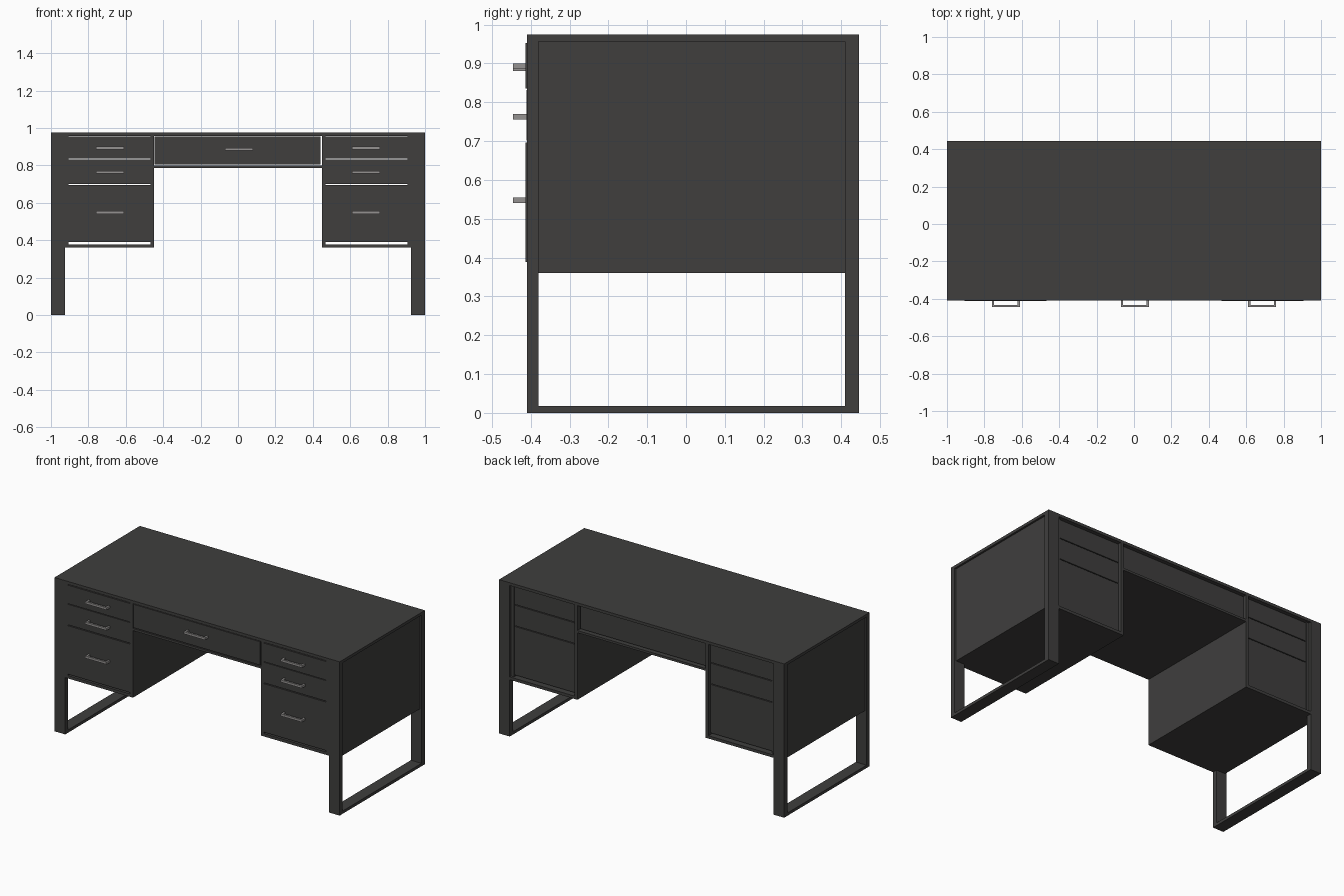
import bpy, bmesh

if "Cube" in bpy.data.objects:
    bpy.data.objects.remove(bpy.data.objects["Cube"])


def material(name, value):
    m = bpy.data.materials.new(name)
    m.diffuse_color = (value, value * 0.97, value * 0.95, 1)
    m.use_nodes = True
    m.node_tree.nodes["Principled BSDF"].inputs["Base Color"].default_value = m.diffuse_color
    return m


DARK = material("dark_wood", 0.05)
METAL = material("handle_metal", 0.3)
FRONT, BACK = -0.41, 0.445
TOP_Z = 0.957


def finish(name, bm, mat):
    bmesh.ops.recalc_face_normals(bm, faces=bm.faces)
    me = bpy.data.meshes.new(name)
    bm.to_mesh(me)
    bm.free()
    me.materials.append(mat)
    ob = bpy.data.objects.new(name, me)
    bpy.context.collection.objects.link(ob)
    return ob


def box(name, xs, ys, zs, mat=DARK):
    bm = bmesh.new()
    bmesh.ops.create_cube(bm, size=1)
    for v in bm.verts:
        v.co = [(r[0] + r[1]) / 2 + c * abs(r[1] - r[0]) for c, r in zip(v.co, (xs, ys, zs))]
    return finish(name, bm, mat)


def extrude(name, points, offset, mat):
    bm = bmesh.new()
    face = bm.faces.new([bm.verts.new(p) for p in points])
    ext = bmesh.ops.extrude_face_region(bm, geom=[face])
    bmesh.ops.translate(bm, vec=offset, verts=[g for g in ext["geom"] if isinstance(g, bmesh.types.BMVert)])
    return finish(name, bm, mat)


def handle(name, x, y, z):
    # C-shaped bar pull
    w, t, out = 0.075, 0.012, -0.445
    pts = [(-w, y), (-w, out), (w, out), (w, y), (w - t, y), (w - t, out + t), (-w + t, out + t), (-w + t, y)]
    extrude(name, [(x + px, py, z - 0.007) for px, py in pts], (0, 0, 0.014), METAL)


# Desktop
box("desktop", (-1, 1), (FRONT, BACK), (TOP_Z, 0.975))

# Pedestal drawers: bottom z, top z, front y, handle z
DRAWERS = {"top": (0.836, 0.953, -0.413, 0.893),
           "middle": (0.701, 0.831, -0.411, 0.763),
           "bottom": (0.389, 0.696, -0.413, 0.548)}

for side, s in (("left", -1), ("right", 1)):
    # U-shaped leg frame under the desktop
    prof = [(FRONT, TOP_Z), (FRONT, 0), (BACK, 0), (BACK, TOP_Z),
            (0.41, TOP_Z), (0.41, 0.018), (-0.38, 0.018), (-0.38, TOP_Z)]
    extrude(side + "_leg_frame", [(s * 0.925, y, z) for y, z in prof], (s * 0.075, 0, 0), DARK)

    # Pedestal carcass
    box(side + "_side_panel", (s * 0.925, s * 0.988), (-0.38, 0.41), (0.36, TOP_Z))
    box(side + "_outer_wall", (s * 0.905, s * 0.925), (FRONT, 0.43), (0.378, TOP_Z))
    box(side + "_inner_wall", (s * 0.45, s * 0.469), (FRONT, BACK), (0.378, TOP_Z))
    box(side + "_pedestal_bottom", (s * 0.45, s * 0.925), (FRONT, BACK), (0.36, 0.378))

    # Drawers with handles
    for label, (z0, z1, y, hz) in DRAWERS.items():
        box(f"{side}_{label}_drawer", (s * 0.469, s * 0.905), (y, 0.425), (z0, z1))
        handle(f"{side}_{label}_handle", s * 0.685, y, hz)

# Centre drawer and its shelf
box("centre_shelf", (-0.45, 0.45), (FRONT, BACK), (0.785, 0.799))
box("centre_drawer", (-0.447, 0.441), (FRONT, 0.425), (0.805, 0.953))
handle("centre_handle", 0.005, FRONT, 0.887)
